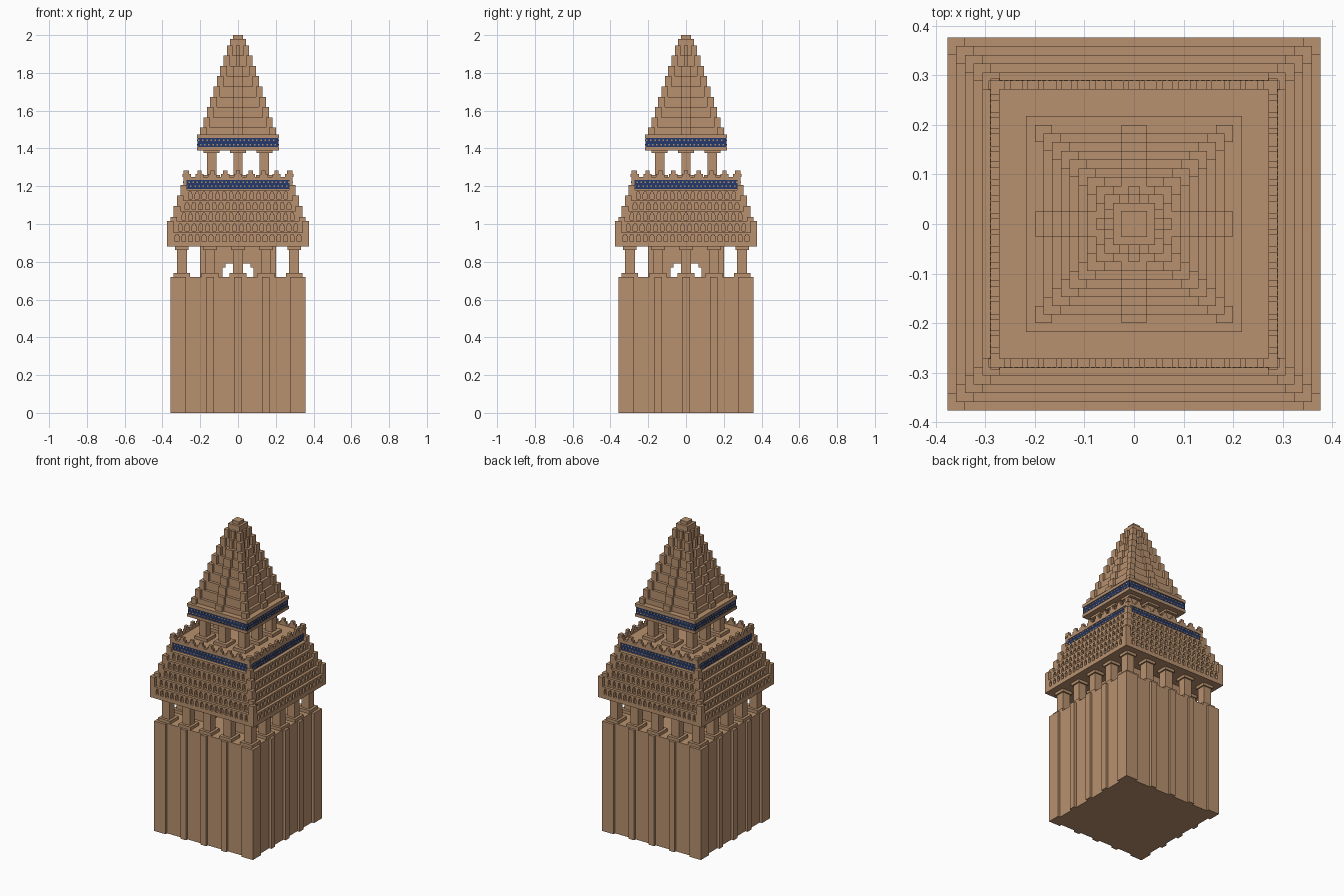
import bpy, bmesh
from mathutils import Matrix, Vector

cube = bpy.data.objects.get("Cube")
if cube:
    bpy.data.objects.remove(cube, do_unlink=True)


def material(name, rgb):
    m = bpy.data.materials.new(name)
    m.use_nodes = True
    m.diffuse_color = (*rgb, 1)
    m.node_tree.nodes["Principled BSDF"].inputs["Base Color"].default_value = (*rgb, 1)
    return m


SAND = material("sandstone", (0.479, 0.283, 0.156))
BLUE = material("blue tile", (0.017, 0.042, 0.15))
STEP = 0.0176  # depth of one setback


class Part:
    """Collects blocks into one named object."""

    def __init__(self, name, mat=SAND):
        self.name, self.mat, self.bm = name, mat, bmesh.new()

    def block(self, x, y, z, turn=0):
        lo, hi = Vector((x[0], y[0], z[0])), Vector((x[1], y[1], z[1]))
        mat = (Matrix.Rotation(turn * 1.5707963, 4, 'Z')
               @ Matrix.Translation((lo + hi) / 2)
               @ Matrix.Diagonal((*(hi - lo), 1)))
        bmesh.ops.create_cube(self.bm, size=1, matrix=mat)

    def slab(self, half, z0, z1):
        self.block((-half, half), (-half, half), (z0, z1))

    def sides(self, x, y, z):
        for turn in range(4):
            self.block(x, y, z, turn)

    def corners(self, half, width, z0, z1):
        self.sides((half - width, half), (-half, width - half), (z0, z1))

    def done(self):
        me = bpy.data.meshes.new(self.name)
        self.bm.to_mesh(me)
        self.bm.free()
        me.materials.append(self.mat)
        bpy.context.collection.objects.link(bpy.data.objects.new(self.name, me))


def columns(name, spots, reach, z0, z1, shaft, foot, cap):
    """Square columns with bases and capitals around all four sides."""
    p = Part(name)
    for x in spots[:-1]:  # the last one is the next side's first
        for w, a, b in ((shaft, z0, z1), (foot, z0, z0 + 0.02), (cap, z1 - 0.018, z1)):
            p.sides((x - w, x + w), (-reach - w, -reach + w), (a, b))
    p.done()


def tile_band(name, half, z0, z1):
    """Blue frieze with a staggered pattern of stone inlays."""
    band = Part(name, BLUE)
    band.slab(half, z0, z1)
    band.done()
    inlay = Part(name + "_inlay")
    mid, s = (z0 + z1) / 2, 0.004
    count = int(half / 0.011)
    for i in range(count):
        x = -half + 0.022 * (i + 0.5)
        for dx, z in ((-0.005, mid + 0.011), (0.005, mid - 0.011)):
            inlay.sides((x + dx - s, x + dx + s), (-half - 0.003, -half + 0.002), (z - s, z + s))
    inlay.done()


# Ribbed shaft
shaft = Part("shaft")
shaft.slab(0.342, 0, 0.72)
shaft.corners(0.358, 0.083, 0, 0.72)
for x in (-0.146, 0, 0.146):
    shaft.sides((x - 0.02, x + 0.02), (-0.358, -0.33), (0, 0.72))
shaft.done()

# Lower open storey: outer columns and an arched core
columns("lower_columns", (-0.297, -0.148, 0, 0.148, 0.297), 0.297, 0.72, 0.88, 0.027, 0.044, 0.036)
core = Part("arched_core")
core.corners(0.2, 0.117, 0.72, 0.88)
core.corners(0.2, 0.134, 0.77, 0.88)
core.slab(0.2, 0.79, 0.88)
core.done()

# Gallery: stepped tiers of small arched niches
gallery = Part("gallery")
gallery.slab(0.376, 0.88, 0.9)
z = 0.9
for tier in range(5):
    half, top = 0.376 - tier * STEP, z + 0.056
    span = half - 2 * STEP
    gallery.slab(half - STEP, z, top)
    gallery.slab(half, z, z + 0.008)
    gallery.slab(half, top - 0.011, top)
    gallery.corners(half, 2 * STEP, z, top + (0.06 if tier == 0 else 0.026))
    niches = round(span / STEP)
    for i in range(niches + 1):
        x = -span + 2 * span * i / niches
        for w, a in ((0.008, z), (0.012, top - 0.02)):
            gallery.sides((x - w, x + w), (-half, STEP - half), (a, top - 0.01))
    z = top
gallery.slab(0.284, z, 1.215)
gallery.done()

# Frieze, deck wall and stepped battlements
tile_band("lower_frieze", 0.287, 1.185, 1.236)
wall = Part("battlements")
wall.sides((-0.289, 0.289), (-0.289, -0.271), (1.232, 1.25))
for i in range(9):
    x = (i - 4) * 0.0678
    for w, top in ((0.022, 1.264), (0.011, 1.282)):
        wall.sides((x - w, x + w), (-0.289, -0.271), (1.25, top))
wall.corners(0.289, STEP, 1.18, 1.282)
wall.slab(0.272, 1.236, 1.24)
wall.done()

# Upper open storey
columns("upper_columns", (-0.14, 0, 0.14), 0.14, 1.24, 1.395, 0.025, 0.046, 0.043)

# Roof slab with frieze
roof = Part("roof_slab")
roof.slab(0.218, 1.39, 1.408)
roof.slab(0.218, 1.455, 1.475)
roof.done()
tile_band("upper_frieze", 0.214, 1.408, 1.455)

# Stepped spire with raised corner and centre ribs
spire = Part("spire")
low = 1.475
for i in range(9):
    half, top = 0.2 - i * STEP, 1.51 + i * 0.0545
    spire.slab(half - STEP, low, top)
    spire.corners(half, min(2 * STEP, half / 2), low, top)
    spire.sides((-0.025, 0.025) if i < 7 else (-0.011, 0.011), (-half, 0), (low, top))
    low = top
spire.slab(0.042, low, 1.98)
spire.slab(0.026, 1.98, 2.0)
spire.done()
